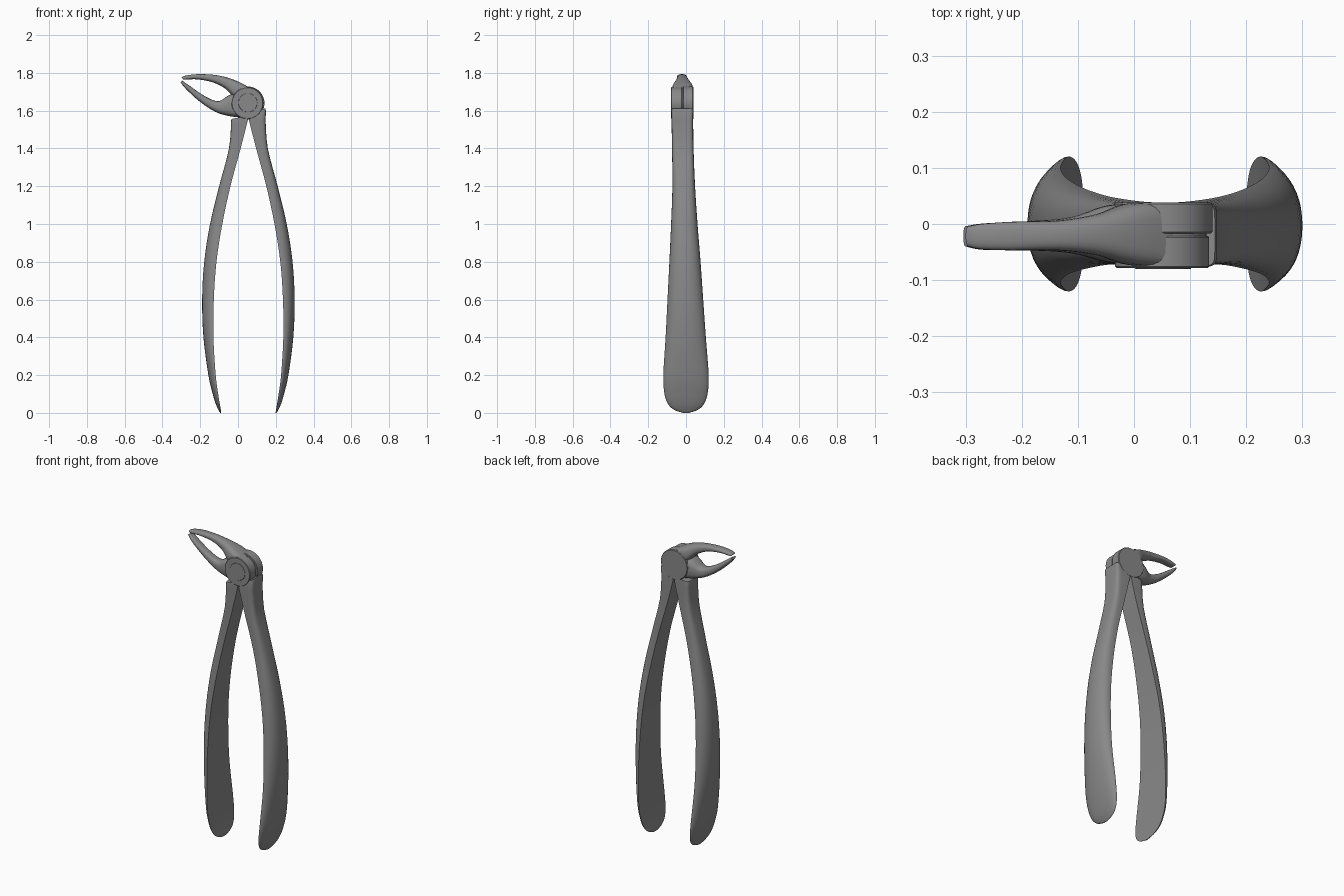
import bpy, bmesh, math
from mathutils import Vector

if "Cube" in bpy.data.objects:
    bpy.data.objects.remove(bpy.data.objects["Cube"])

steel = bpy.data.materials.new("dark_steel")
steel.diffuse_color = (0.25, 0.25, 0.25, 1)
steel.use_nodes = True
steel.node_tree.nodes["Principled BSDF"].inputs["Base Color"].default_value = steel.diffuse_color


def finish(name, bm, angle=35):
    bmesh.ops.recalc_face_normals(bm, faces=bm.faces)
    me = bpy.data.meshes.new(name)
    bm.to_mesh(me)
    bm.free()
    me.materials.append(steel)
    ob = bpy.data.objects.new(name, me)
    bpy.context.collection.objects.link(ob)
    bpy.ops.object.select_all(action='DESELECT')
    ob.select_set(True)
    bpy.context.view_layer.objects.active = ob
    bpy.ops.object.shade_smooth_by_angle(angle=math.radians(angle))
    return ob


def smooth(rows, steps=4):
    """Catmull-Rom interpolation through the station rows."""
    out = []
    for i in range(len(rows) - 1):
        p0, p1, p2 = rows[max(i - 1, 0)], rows[i], rows[i + 1]
        p3 = rows[min(i + 2, len(rows) - 1)]
        for s in range(steps):
            t = s / steps
            out.append([b + 0.5 * t * (c - a + t * (2*a - 5*b + 4*c - d + t * (3*(b - c) + d - a)))
                        for a, b, c, d in zip(p0, p1, p2, p3)])
    return out + [list(rows[-1])]


def spow(v, n):
    return math.copysign(abs(v) ** (2 / n), v)


def loft(name, stations, half, count=24):
    """Station: inner x,z, outer x,z, y0, y1, squareness. half = flat inner side."""
    bm = bmesh.new()
    rings = []
    for ax, az, bx, bz, y0, y1, n in stations:
        a, b = Vector((ax, 0, az)), Vector((bx, 0, bz))
        ring = []
        for k in range(count):
            t = math.pi * k / (count - 1) if half else 2 * math.pi * k / count
            u, v = spow(math.sin(t), n), spow(math.cos(t), n)
            if not half:
                u = (u + 1) / 2
            p = a.lerp(b, u)
            p.y = (y0 + y1) / 2 + v * (y1 - y0) / 2
            ring.append(bm.verts.new(p))
        rings.append(ring)
    for r, s in zip(rings, rings[1:]):
        for k in range(count):
            j = (k + 1) % count
            bm.faces.new((r[k], r[j], s[j], s[k]))
    bm.faces.new(rings[0])
    bm.faces.new(rings[-1])
    return finish(name, bm)


def disc(name, x, z, r, y0, y1, bevel=0.003):
    bm = bmesh.new()
    prof = [(r - bevel, y0), (r, y0 + bevel), (r, y1 - bevel), (r - bevel, y1)]
    rings = [[bm.verts.new((x + q * math.cos(k * math.pi / 24), y, z + q * math.sin(k * math.pi / 24)))
              for k in range(48)] for q, y in prof]
    for a, b in zip(rings, rings[1:]):
        for k in range(48):
            bm.faces.new((a[k], a[(k + 1) % 48], b[(k + 1) % 48], b[k]))
    bm.faces.new(rings[0])
    bm.faces.new(rings[-1])
    return finish(name, bm, 30)


AXIS = 0.055  # x of the symmetry line between the handles

# Handles: z, outer x, inner x, y0, y1, squareness
grip = smooth([
    (1.55, -.036, .052, -.077, .038, 7),
    (1.40, -.048, .014, -.074, .040, 5),
    (1.20, -.100, -.040, -.072, .048, 3.2),
    (1.00, -.148, -.083, -.079, .061, 2.6),
    (0.80, -.179, -.114, -.088, .077, 2.3),
    (0.60, -.190, -.128, -.098, .091, 2.2),
    (0.40, -.183, -.130, -.108, .105, 2.1),
    (0.20, -.157, -.118, -.120, .120, 2.1),
    (0.10, -.134, -.105, -.114, .114, 2.1),
    (0.045, -.117, -.096, -.094, .094, 2.1),
    (0.015, -.103, -.091, -.060, .060, 2.1),
    (0.0, -.094, -.089, -.015, .015, 2.1)])
rows = [(xi, z, xo, z, y0, y1, n) for z, xo, xi, y0, y1, n in grip]
left_top = [(.05, 1.573, -.034, 1.556, -.076, .037, 7)]
right_top = [(.015, 1.60, -.034, 1.612, -.075, .036, 8),
             (.025, 1.59, -.038, 1.602, -.077, .038, 8)]
loft("left_handle", left_top + rows, True)
loft("right_handle", [(2 * AXIS - a, az, 2 * AXIS - b, bz, *rest)
                      for a, az, b, bz, *rest in right_top + rows], True)

# Curved jaws meeting at the tip
loft("upper_jaw", smooth([
    (-.288, 1.764, -.300, 1.777, -.040, -.004, 2.5),
    (-.270, 1.764, -.275, 1.786, -.045, .000, 2.5),
    (-.220, 1.766, -.215, 1.793, -.047, .004, 2.5),
    (-.140, 1.752, -.130, 1.790, -.047, .006, 2.5),
    (-.075, 1.722, -.055, 1.775, -.056, .018, 2.6),
    (-.035, 1.685, .010, 1.750, -.072, .036, 3.2),
    (.020, 1.635, .060, 1.722, -.077, .038, 5),
    (.060, 1.610, .083, 1.708, -.077, .038, 7)]), False)
loft("lower_jaw", smooth([
    (-.304, 1.751, -.296, 1.759, -.040, -.004, 2.5),
    (-.275, 1.714, -.262, 1.736, -.046, .001, 2.5),
    (-.200, 1.646, -.178, 1.678, -.047, .005, 2.5),
    (-.120, 1.594, -.105, 1.650, -.052, .012, 2.6),
    (-.045, 1.571, -.052, 1.680, -.068, .033, 3),
    (.035, 1.562, .010, 1.705, -.076, .037, 4)]), False)

# Box joint: two discs with a core between them, and the flush pivot pin
disc("front_joint_disc", .05, 1.64, .084, -.0785, -.021)
disc("joint_core", .05, 1.64, .079, -.03, .0)
disc("back_joint_disc", .052, 1.64, .088, -.017, .0385)
disc("pivot_pin", .052, 1.642, .05, -.080, -.06, .001)
